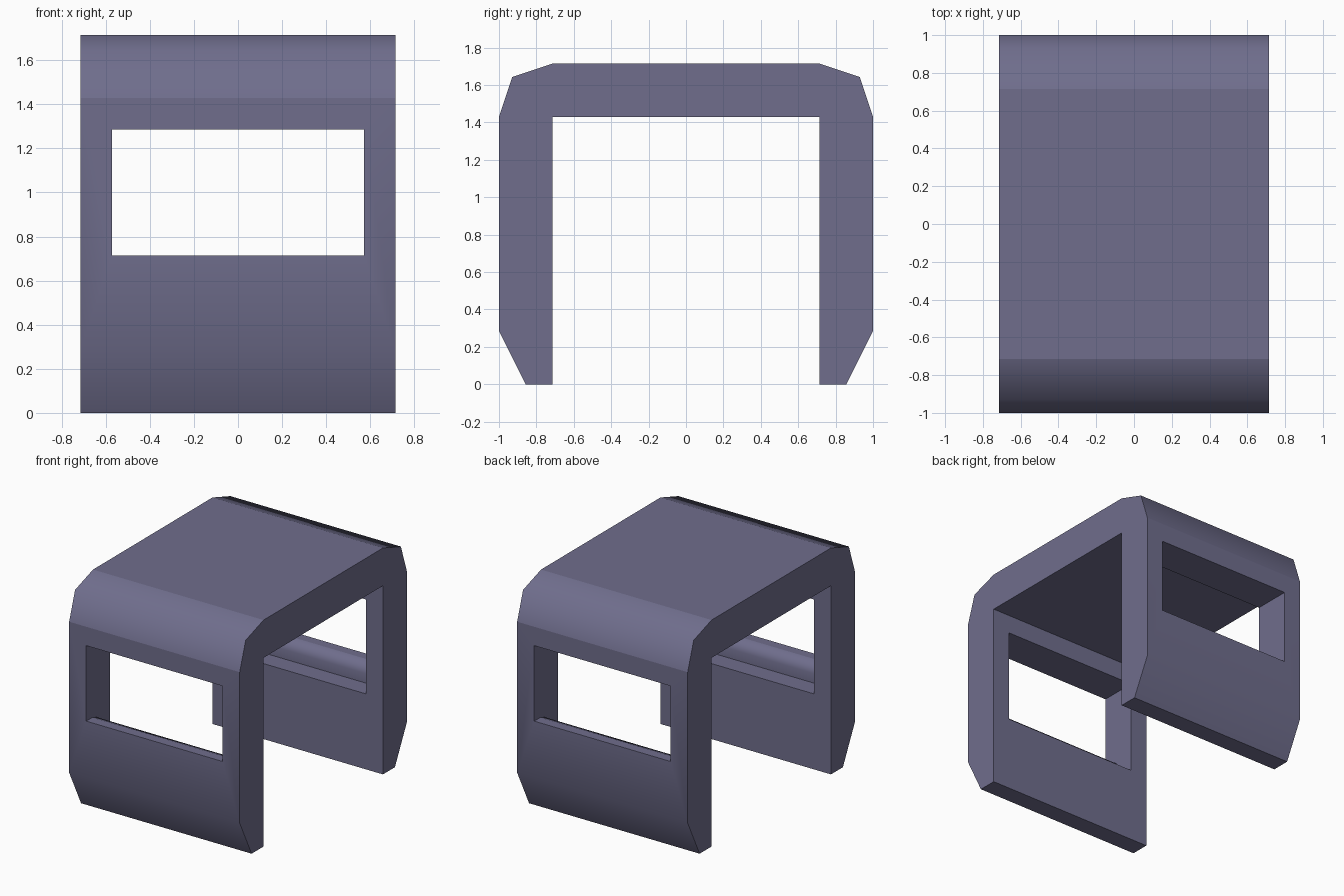
import bpy, bmesh, math

if "Cube" in bpy.data.objects:
    bpy.data.objects.remove(bpy.data.objects["Cube"])

U = 1 / 7  # design module

paint = bpy.data.materials.new("slate_purple")
paint.diffuse_color = (0.16, 0.155, 0.265, 1)
paint.use_nodes = True
paint.node_tree.nodes["Principled BSDF"].inputs["Base Color"].default_value = paint.diffuse_color


def extrude_profile(name, yz, half_x):
    """Prism along x from a closed list of (y, z) points."""
    bm = bmesh.new()
    face = bm.faces.new([bm.verts.new((-half_x, y, z)) for y, z in yz])
    ext = bmesh.ops.extrude_face_region(bm, geom=[face])
    new = [v for v in ext["geom"] if isinstance(v, bmesh.types.BMVert)]
    bmesh.ops.translate(bm, verts=new, vec=(2 * half_x, 0, 0))
    bmesh.ops.recalc_face_normals(bm, faces=bm.faces)
    mesh = bpy.data.meshes.new(name)
    bm.to_mesh(mesh)
    bm.free()
    obj = bpy.data.objects.new(name, mesh)
    bpy.context.collection.objects.link(obj)
    return obj


# Cab shell: arch section with chamfered shoulders and skirts
half = [(5, 0), (6, 0), (7, 2), (7, 10), (6.5, 11.5), (5, 12)]
section = half + [(-y, z) for y, z in reversed(half)] + [(-5, 10), (5, 10)]
shell = extrude_profile("cab_shell", [(y * U, z * U) for y, z in section], 5 * U)
shell.data.materials.append(paint)

# Window openings with a stepped, rounded sill
sill = [(8, 9), (8, 5), (6.5, 5), (6.125, 4.875), (6, 4.5), (6, 4), (4, 4), (4, 9)]
for side, label in ((-1, "front"), (1, "back")):
    cutter = extrude_profile(label + "_window_cutter",
                             [(side * y * U, z * U) for y, z in sill], 4 * U)
    cutter.hide_render = True
    cutter.hide_set(True)
    mod = shell.modifiers.new(label + "_window", "BOOLEAN")
    mod.operation = "DIFFERENCE"
    mod.solver = "EXACT"
    mod.object = cutter

bpy.context.view_layer.objects.active = shell
shell.select_set(True)
for name in [m.name for m in shell.modifiers]:
    bpy.ops.object.modifier_apply(modifier=name)
for o in list(bpy.data.objects):
    if o.name.endswith("cutter"):
        bpy.data.objects.remove(o)

# The cut windows leave the opening's lintel flat: trim it to 9 modules high.
# Smooth only across the chamfers, keep every other edge sharp.
bm = bmesh.new()
bm.from_mesh(shell.data)
for f in bm.faces:
    f.smooth = True
for e in bm.edges:
    y = abs(e.verts[0].co.y + e.verts[1].co.y) / 2 / U
    z = (e.verts[0].co.z + e.verts[1].co.z) / 2 / U
    along_x = abs(e.verts[0].co.x - e.verts[1].co.x) > U
    soft = [(7, 2), (6.5, 11.5), (6.125, 4.875), (6, 4.5)]
    e.smooth = along_x and any(math.hypot(y - a, z - b) < 0.05 for a, b in soft)
bm.to_mesh(shell.data)
bm.free()
